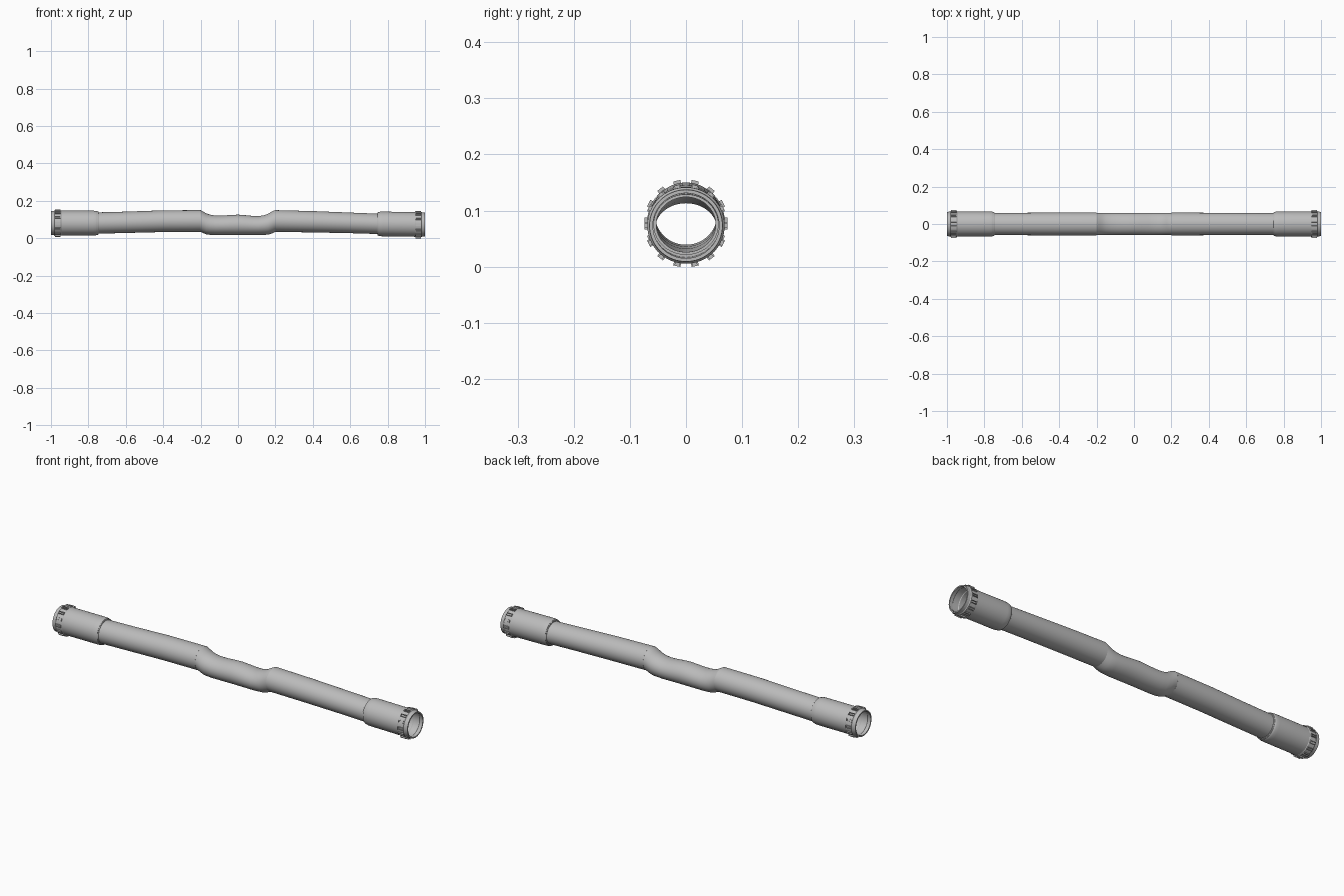
import bpy, bmesh, math
from mathutils import Matrix, Vector

cube = bpy.data.objects.get("Cube")
if cube:
    bpy.data.objects.remove(cube, do_unlink=True)

grey = bpy.data.materials.new("light grey")
grey.use_nodes = True
grey.diffuse_color = (0.5, 0.5, 0.5, 1)
grey.node_tree.nodes["Principled BSDF"].inputs["Base Color"].default_value = (0.5, 0.5, 0.5, 1)


def finish(name, bm):
    bmesh.ops.recalc_face_normals(bm, faces=bm.faces)
    mesh = bpy.data.meshes.new(name)
    bm.to_mesh(mesh)
    bm.free()
    mesh.materials.append(grey)
    obj = bpy.data.objects.new(name, mesh)
    bpy.context.collection.objects.link(obj)
    bpy.ops.object.select_all(action='DESELECT')
    obj.select_set(True)
    bpy.context.view_layer.objects.active = obj
    bpy.ops.object.shade_smooth_by_angle(angle=math.radians(30))
    return obj


def pipe(name, stations, wall, sides=64):
    """Hollow loft through stations of (x, centre z, half width, half height)."""
    bm = bmesh.new()
    loop = [(s, 0) for s in stations] + [(s, wall) for s in reversed(stations)]
    rings = []
    for (x, z, ry, rz), inset in loop:
        angles = [2 * math.pi * i / sides for i in range(sides)]
        rings.append([bm.verts.new((x, (ry - inset) * math.cos(a), z + (rz - inset) * math.sin(a)))
                      for a in angles])
    for k, ring in enumerate(rings):
        nxt = rings[(k + 1) % len(rings)]
        for i in range(sides):
            j = (i + 1) % sides
            bm.faces.new((ring[i], ring[j], nxt[j], nxt[i]))
    return finish(name, bm)


# Straight outer tubes, sloping gently down to each end
pipe("right_tube", [(-0.80, 0.080, 0.059, 0.057), (-0.60, 0.085, 0.060, 0.057),
                    (-0.40, 0.091, 0.061, 0.058), (-0.20, 0.092, 0.061, 0.058)], 0.005)
pipe("left_tube", [(0.20, 0.092, 0.061, 0.058), (0.40, 0.088, 0.060, 0.057),
                   (0.60, 0.082, 0.059, 0.055), (0.80, 0.075, 0.058, 0.054)], 0.005)

# Lowered middle section, given as x, bottom and top
profile = [(-0.20, 0.034, 0.150), (-0.185, 0.027, 0.142), (-0.17, 0.021, 0.133),
           (-0.15, 0.018, 0.126), (-0.12, 0.017, 0.121), (-0.08, 0.017, 0.121),
           (-0.04, 0.017, 0.124), (0.0, 0.017, 0.126), (0.04, 0.017, 0.123),
           (0.08, 0.017, 0.119), (0.11, 0.017, 0.118), (0.14, 0.018, 0.123),
           (0.16, 0.019, 0.130), (0.175, 0.023, 0.139), (0.188, 0.028, 0.146),
           (0.20, 0.034, 0.150)]
pipe("middle_section", [(x, (lo + hi) / 2, 0.060, (hi - lo) / 2) for x, lo, hi in profile], 0.005)

# Sleeves with a rounded inner shoulder and a narrow mouth, plus raised lugs
LUGS = 14
for name, side, z_in, z_out in (("right", -1, 0.081, 0.081), ("left", 1, 0.0765, 0.073)):
    shape = [(0.745, 0.060), (0.750, 0.064), (0.760, 0.0665), (0.775, 0.067), (0.86, 0.067),
             (0.945, 0.067), (0.948, 0.069), (0.980, 0.069), (0.984, 0.066), (1.0, 0.065)]
    slope = (z_out - z_in) / 0.25
    pipe(name + "_sleeve", [(side * x, z_in + slope * (x - 0.75), r, r - 0.001)
                            for x, r in shape], 0.006)
    bm = bmesh.new()
    for i in range(LUGS):
        turn = Matrix.Rotation(2 * math.pi * (i + 0.5) / LUGS, 4, 'X')
        place = Matrix.Translation(Vector((side * 0.964, 0, z_out)))
        # Each lug is a small bracket: two legs and a bridge
        for dx, dy, sx, sy in ((0, -0.005, 0.030, 0.003), (0, 0.005, 0.030, 0.003),
                               (side * -0.0135, 0, 0.003, 0.007)):
            bmesh.ops.create_cube(bm, size=1, matrix=place @ turn
                                  @ Matrix.Translation((dx, dy, 0.0695))
                                  @ Matrix.Diagonal((sx, sy, 0.009, 1)))
    finish(name + "_sleeve_lugs", bm)

# Closing collar rings where the tubes enter the sleeves
pipe("right_inner_ring", [(-0.765, 0.081, 0.064, 0.063), (-0.748, 0.081, 0.064, 0.063)], 0.007)
pipe("left_inner_ring", [(0.748, 0.0765, 0.064, 0.063), (0.765, 0.0765, 0.064, 0.063)], 0.009)
